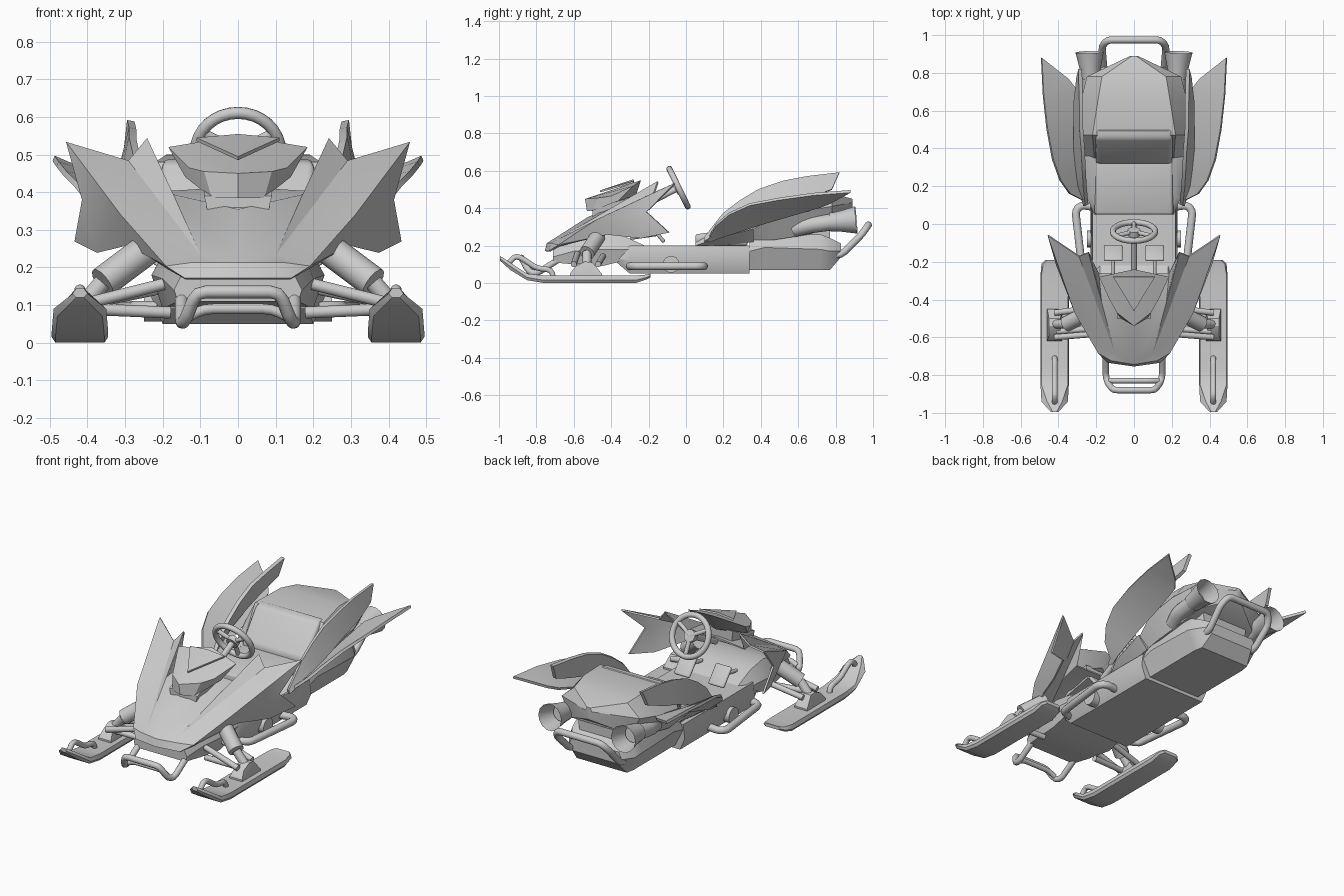
import bpy, bmesh, math
from mathutils import Vector

default_cube = bpy.data.objects.get("Cube")
if default_cube:
    bpy.data.objects.remove(default_cube)

grey = bpy.data.materials.new("plain_grey")
grey.use_nodes = True
grey.diffuse_color = (0.6, 0.6, 0.6, 1)
grey.node_tree.nodes["Principled BSDF"].inputs["Base Color"].default_value = (0.6, 0.6, 0.6, 1)
parts = []

# All part coordinates below are given in hundredths of a unit.
UNIT = 0.01


def register(name, data):
    part = bpy.data.objects.new(name, data)
    bpy.context.scene.collection.objects.link(part)
    data.materials.append(grey)
    parts.append(part)
    return part


def mesh_part(name, points, faces, mirror=False, thickness=0):
    """Mesh from points, with outward normals, optional mirror and shell."""
    bm = bmesh.new()
    verts = [bm.verts.new(Vector(point) * UNIT) for point in points]
    for face in faces:
        bm.faces.new([verts[index] for index in face])
    bmesh.ops.recalc_face_normals(bm, faces=bm.faces)
    data = bpy.data.meshes.new(name)
    bm.to_mesh(data)
    bm.free()
    part = register(name, data)
    if mirror:
        part.modifiers.new("Mirror", "MIRROR").use_clip = True
    if thickness:
        shell = part.modifiers.new("Shell", "SOLIDIFY")
        shell.thickness = thickness * UNIT
        shell.offset = 0
    return part


def loft(name, sections, x=0, bevel=0):
    """Six-sided hull: y, half widths and heights (bottom, middle, top)."""
    points, faces = [], []
    for y, low, mid, top, z_low, z_mid, z_top in sections:
        half = [(low, z_low), (mid, z_mid), (top, z_top)]
        ring = half + [(-w, z) for w, z in reversed(half)]
        points += [(x + w, y, z) for w, z in ring]
    for row in range(len(sections) - 1):
        for i in range(6):
            a, b = row * 6 + i, row * 6 + (i + 1) % 6
            faces.append((a, b, b + 6, a + 6))
    faces += [range(6), range(len(points) - 6, len(points))]
    part = mesh_part(name, points, faces, mirror=x != 0)
    if bevel:
        rounding = part.modifiers.new("Rounding", "BEVEL")
        rounding.width = bevel * UNIT
        rounding.segments = 3
    return part


def panel(name, edge_a, edge_b, thickness):
    """Mirrored curved plate between two edges with equal point counts."""
    n = len(edge_a)
    faces = [(i, i + 1, n + i + 1, n + i) for i in range(n - 1)]
    return mesh_part(name, edge_a + edge_b, faces, True, thickness)


def round_corners(path, reach=2.5):
    """Replace each inner corner of a path by a short arc."""
    path = [Vector(point) for point in path]
    result = [path[0]]
    for before, corner, after in zip(path, path[1:], path[2:]):
        a, b = [corner + (end - corner).normalized() * min(reach, (end - corner).length * 0.45)
                for end in (before, after)]
        result += [a, (a + b + corner * 2) / 4, b]
    return result + [path[-1]]


def tube(name, path, radius, scales=None, caps=True):
    if not scales:
        path = round_corners(path)
    data = bpy.data.curves.new(name, "CURVE")
    data.dimensions = "3D"
    data.bevel_depth = radius * UNIT
    data.bevel_resolution = 5
    data.use_fill_caps = caps
    spline = data.splines.new("POLY")
    spline.points.add(len(path) - 1)
    for i, point in enumerate(path):
        spline.points[i].co = (*(Vector(point) * UNIT), 1)
        spline.points[i].radius = scales[i] if scales else 1
    return register(name, data)


def flip(path):
    return [(-x, y, z) for x, y, z in path]


def tube_pair(name, path, radius, scales=None, caps=True):
    tube("left_" + name, path, radius, scales, caps)
    tube("right_" + name, flip(path), radius, scales, caps)


def arch(name, half, radius):
    tube(name, half + flip(reversed(half)), radius)


# Chassis, nose and track housing
loft("floor_pan", [(-37, 18, 20, 18, 11, 13, 15), (-30, 20, 23, 22, 5, 12, 20),
                   (34, 20, 23, 22, 5, 12, 20)])
loft("nose_hull", [(-71, 16, 17, 15, 11, 14, 18), (-60, 18, 20, 18, 10, 17, 23),
                   (-45, 20, 23, 18, 9, 18, 27), (-33, 20, 22, 18, 12, 18, 25),
                   (-22, 20, 22, 18, 12, 18, 20)])
loft("track_housing", [(34, 17, 22, 20, 7, 17, 22), (42, 17, 22, 20, 7, 19, 26),
                       (72, 17, 22, 20, 7, 18, 26), (77, 16, 21, 19, 7, 17, 24),
                       (83, 14, 17, 15, 14, 17, 21)])
loft("rear_block", [(50, 16, 17, 16, 20, 27, 40), (77, 14, 15, 14, 23, 28, 40)])

# Hood with raised spikes and flared wings
hood_points = [
    (0, -75, 17), (0, -74, 21), (14, -73, 17), (12, -72, 21), (19, -68, 20),
    (0, -52, 35), (0, -27, 41), (19, -26, 40), (10, -68, 23), (17, -41, 39),
    (24, -15, 54), (29, -17, 48), (29, -42, 26), (37, -24, 24), (43, -9, 27),
    (41, -21, 38), (45.5, -6, 53), (31, -47, 34)]
hood_faces = [
    (0, 2, 3, 1), (2, 4, 3), (1, 3, 8), (1, 8, 9, 5), (5, 9, 7, 6), (8, 10, 9),
    (9, 10, 7), (8, 11, 10), (3, 4, 8), (8, 4, 17, 11), (11, 17, 16),
    (4, 12, 17), (17, 12, 13, 15), (17, 15, 16), (15, 13, 14)]
mesh_part("hood", hood_points, hood_faces, True, 1)

# Headlight pod with its visor and mount
mesh_part("headlight_pod",
          [(0, -24, 55), (18.5, -28, 52), (0, -54, 45), (9, -47, 45.5),
           (0, -53, 38.5), (7, -50, 38.5), (14, -36, 44), (0, -27, 46), (13, -40, 46.5)],
          [(0, 1, 8, 3, 2), (2, 3, 5, 4), (3, 8, 6, 5), (8, 1, 6), (4, 5, 6, 7), (0, 7, 6, 1)],
          True)
mesh_part("pod_visor", [(0, -28, 55), (11, -28, 54), (0, -46, 49)], [(0, 1, 2)], True, 1)
loft("pod_mount", [(-50, 8, 8.5, 9, 34, 37, 39), (-30, 8, 8.5, 9, 38, 42, 46)])

# Seat and rear cover
loft("seat_tub", [(5, 17, 21, 20, 18, 20, 22), (14, 20, 25, 22, 19, 23, 26),
                  (36, 21, 27, 22, 22, 29, 30)])
loft("seat_cushion", [(5, 20, 21, 20, 20, 24, 26), (33, 20, 21, 20, 20, 27, 30)], bevel=1.5)
loft("backrest", [(32, 19, 20, 19, 25, 29, 32), (45, 19, 21, 20, 25, 40, 48),
                  (50, 19, 21, 20, 25, 40, 49)], bevel=1.5)
loft("rear_cover", [(35, 20, 26, 21, 23, 28, 30), (47, 22, 28, 22, 23, 36, 48),
                    (66, 21, 28, 19, 26, 39, 50), (78, 19, 25, 17, 30, 41, 48),
                    (89, 1, 2, 1, 38, 43, 45)])

# Rear fins and swept fenders
panel("rear_fins",
      [(25, 10, 24), (26, 20, 37), (26.5, 29, 44), (27, 39, 50), (28, 52, 54.5), (28, 65, 57),
       (28.5, 82, 59)],
      [(26, 10, 22), (29, 20, 28), (30, 29, 32), (31, 39, 36), (31, 52, 41), (31, 65, 45),
       (29.5, 78, 50)], 2)
panel("rear_fenders",
      [(26, 12, 24), (34, 16, 31), (39, 23, 37), (43, 34, 42), (46, 50, 45), (48, 68, 47.5),
       (49, 88, 49)],
      [(25, 12, 22), (26, 17, 24), (27, 26, 27), (28, 38, 31), (29, 55, 36), (31, 72, 41),
       (35, 77, 43)], 1.5)

# Exhausts
tube_pair("exhaust_pipe", [(20, 58, 29), (23, 66, 31), (23, 82, 33)], 4.5)
tube_pair("exhaust_bell", [(23, 77, 32.5), (23.2, 83, 33), (23.5, 91, 33.7)], 5, [1, 1.15, 1.5],
          False)

# Bumpers and side rails
arch("rear_bumper", [(15, 70, 15), (16, 83, 15), (17, 94, 26), (14, 97.5, 31)], 1.9)
arch("front_bumper", [(15, -69, 12), (15, -80, 5), (14, -84, 6), (11, -88, 13.5)], 1.7)
arch("front_bumper_brace", [(13, -83, 7), (9, -83, 9)], 1.4)
tube_pair("side_rail", [(21, 9, 9), (28, 10, 9), (31, 7, 9), (27, -28, 9), (21, -30, 9)], 2.1)
tube_pair("side_hub", [(20, -8, 10), (25, -8, 10)], 4.5)

# Skis with lift loops and mounts
loft("skis", [(-99.5, 1, 2, 1, 12, 13, 14.5), (-94, 6, 7, 4, 7, 9, 11),
              (-85, 6.5, 7.5, 7, 1.5, 3, 5), (-76, 6.5, 7.5, 7, 0, 1.5, 4),
              (-27, 6.5, 7.5, 7, 0, 1.5, 4), (-21, 6, 7, 6, 2, 3, 4.5), (-19, 4, 5, 4, 3, 4, 5)],
     x=42)
loft("ski_mounts", [(-62, 4, 4, 4, 3, 4, 5), (-59, 4, 4, 3, 3, 6, 9), (-54, 4, 4, 3, 3, 6, 11.5),
                    (-50, 4, 4, 3, 3, 6, 11), (-45, 4, 4, 4, 3, 4, 5)], x=42)
tube_pair("ski_loop", [(42, -96, 9), (42, -92, 14), (42, -89, 14), (42, -80, 8), (42, -72, 7),
                       (42, -71, 3)], 1.5)

# Suspension
tube_pair("shock_body", [(36, -53, 16), (24, -47, 25)], 4.2)
tube_pair("shock_rod", [(42, -53, 9), (36, -53, 16)], 2.4)
tube_pair("front_arm", [(42, -60, 10), (18, -58, 16)], 1.6)
tube_pair("lower_arm", [(41, -57, 9), (18, -55, 8)], 1.6)
tube_pair("rear_arm", [(42, -47, 10), (18, -44, 15)], 1.6)

# Steering wheel and column
wheel_centre = Vector((0, -4, 51))
bpy.ops.mesh.primitive_torus_add(
    major_radius=0.112, minor_radius=0.016, major_segments=32, minor_segments=12,
    location=wheel_centre * UNIT, rotation=(math.radians(-64), 0, 0))
wheel = bpy.context.object
wheel.name = "steering_wheel"
wheel.data.materials.append(grey)
parts.append(wheel)
axis, down = Vector((0, 0.9, 0.43)), Vector((0, 0.43, -0.9))
for turn in (0, 1, 2):
    angle = math.radians(turn * 120)
    reach = down * math.cos(angle) + Vector((1, 0, 0)) * math.sin(angle)
    tube("wheel_spoke", [wheel_centre, wheel_centre + reach * 11], 1.2)
tube("wheel_hub", [wheel_centre - axis * 2, wheel_centre + axis], 3.4)
tube("steering_column", [wheel_centre, (0, -27, 39)], 1.7)

# Pedals facing the driver
for side, name in ((1, "left"), (-1, "right")):
    bpy.ops.mesh.primitive_cube_add(size=1, location=Vector((side * 11, -15.5, 26.5)) * UNIT,
                                    rotation=(math.radians(-50), 0, 0))
    pedal = bpy.context.object
    pedal.name = name + "_pedal"
    pedal.scale = (0.1, 0.12, 0.02)
    bpy.ops.object.transform_apply(location=False, rotation=False)
    rounding = pedal.modifiers.new("Rounding", "BEVEL")
    rounding.width = UNIT
    rounding.segments = 3
    pedal.data.materials.append(grey)
    parts.append(pedal)
tube_pair("pedal_arm", [(11, -16, 26), (11, -30, 24)], 1)

# Turn everything into plain meshes, smooth except at sharp edges
bpy.ops.object.select_all(action="DESELECT")
for part in parts:
    part.select_set(True)
bpy.context.view_layer.objects.active = wheel
bpy.ops.object.convert(target="MESH")
bpy.ops.object.shade_smooth_by_angle(angle=math.radians(32))
